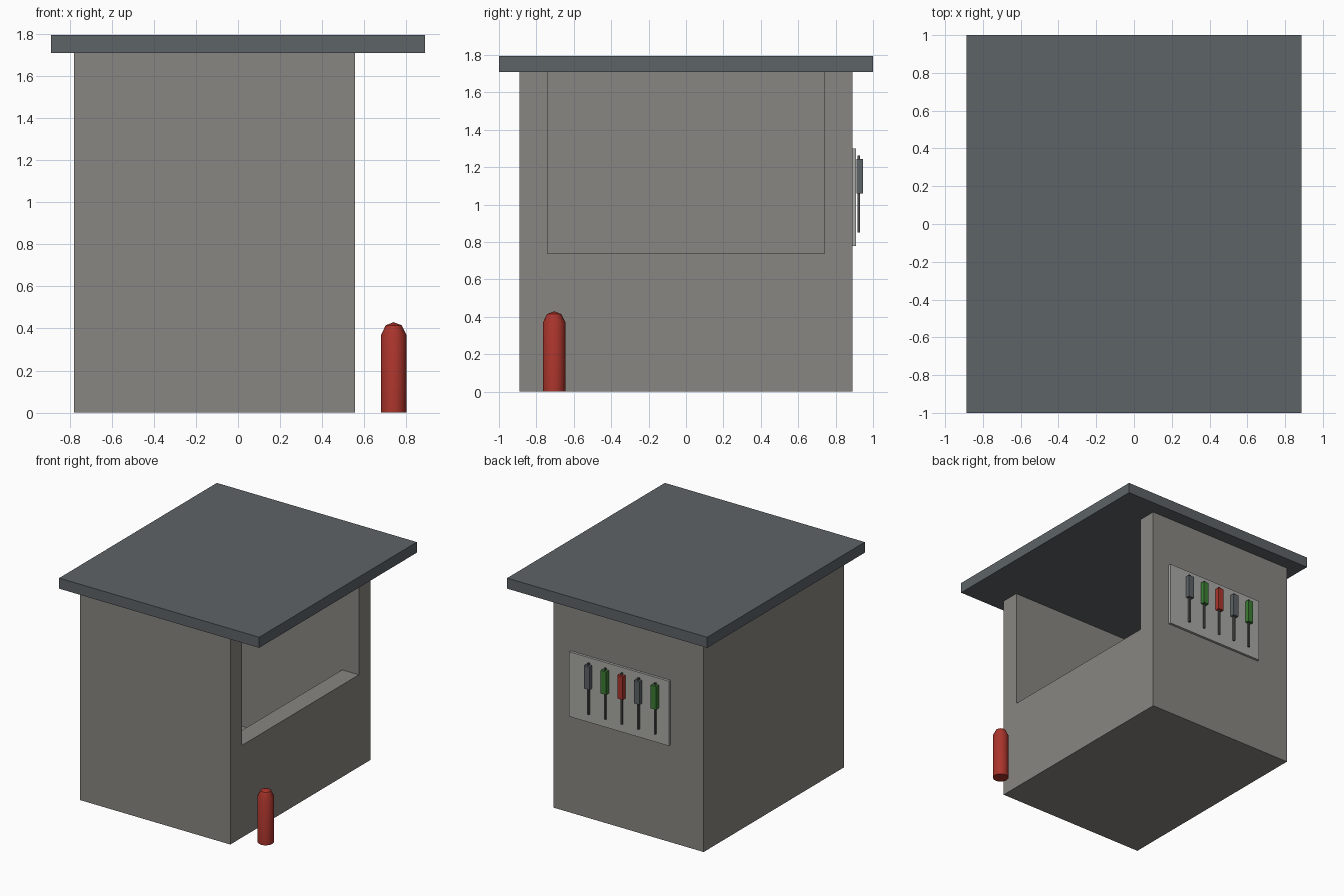
import bpy
import bmesh
from math import radians

if "Cube" in bpy.data.objects:
    bpy.data.objects.remove(bpy.data.objects["Cube"], do_unlink=True)


def material(name, r, g, b):
    mat = bpy.data.materials.new(name)
    mat.use_nodes = True
    mat.diffuse_color = (r, g, b, 1)
    bsdf = next(n for n in mat.node_tree.nodes if n.type == "BSDF_PRINCIPLED")
    bsdf.inputs["Base Color"].default_value = (r, g, b, 1)
    return mat


concrete = material("concrete grey", 0.25, 0.24, 0.22)
slate = material("slate grey", 0.11, 0.125, 0.135)
panel = material("pale grey", 0.40, 0.40, 0.38)
red = material("red", 0.40, 0.035, 0.025)
green = material("green", 0.045, 0.20, 0.035)
steel = material("dark steel", 0.08, 0.08, 0.08)


def finish(name, bm, mat):
    bmesh.ops.recalc_face_normals(bm, faces=bm.faces)
    mesh = bpy.data.meshes.new(name)
    bm.to_mesh(mesh)
    bm.free()
    obj = bpy.data.objects.new(name, mesh)
    bpy.context.collection.objects.link(obj)
    mesh.materials.append(mat)
    return obj


def prism(name, profile, y0, y1, mat):
    """Extrude an x-z outline along y."""
    bm = bmesh.new()
    face = bm.faces.new([bm.verts.new((x, y0, z)) for x, z in profile])
    new = bmesh.ops.extrude_face_region(bm, geom=[face])["geom"]
    verts = [v for v in new if isinstance(v, bmesh.types.BMVert)]
    bmesh.ops.translate(bm, verts=verts, vec=(0, y1 - y0, 0))
    return finish(name, bm, mat)


def box(name, x0, x1, y0, y1, z0, z1, mat):
    return prism(name, [(x0, z0), (x1, z0), (x1, z1), (x0, z1)], y0, y1, mat)


def activate(obj):
    bpy.ops.object.select_all(action="DESELECT")
    obj.select_set(True)
    bpy.context.view_layer.objects.active = obj


# Booth walls with a hollow room and a serving opening on the left side
walls = box("booth_walls", -0.78, 0.555, -0.89, 0.89, 0, 1.71, concrete)
cutter = prism("room_cutter",
               [(-0.632, 0.05), (0.407, 0.05), (0.407, 0.74),
                (0.8, 0.74), (0.8, 2), (-0.632, 2)], -0.74, 0.74, concrete)
cutter.hide_render = True
activate(walls)
cut = walls.modifiers.new("room", "BOOLEAN")
cut.operation = "DIFFERENCE"
cut.solver = "EXACT"
cut.object = cutter
bpy.ops.object.modifier_apply(modifier=cut.name)
bpy.data.objects.remove(cutter, do_unlink=True)

# Overhanging flat roof
box("roof", -0.888, 0.888, -1, 1, 1.71, 1.795, slate)

# Tool board on the back wall with a row of hanging tools
box("tool_board", -0.485, 0.40, 0.89, 0.91, 0.78, 1.30, panel)
for i, colour in enumerate([slate, green, red, slate, green]):
    x = 0.22 - 0.148 * i
    box(f"tool_handle_{i + 1}", x - 0.024, x + 0.024, 0.911, 0.946,
        1.06, 1.245, colour)
    box(f"tool_shaft_{i + 1}", x - 0.007, x + 0.007, 0.916, 0.93,
        0.85, 1.262, steel)

# Domed bollard: stacked rings joined to an apex
SIDES = 16
bm = bmesh.new()
rings = []
for radius, z in [(0.06, 0), (0.06, 0.37), (0.038, 0.415)]:
    ring = bmesh.ops.create_circle(bm, segments=SIDES, radius=radius)["verts"]
    bmesh.ops.translate(bm, verts=ring, vec=(0, 0, z))
    rings.append(ring)
apex = bm.verts.new((0, 0, 0.43))
bm.faces.new(rings[0])
for i in range(SIDES):
    j = (i + 1) % SIDES
    for low, high in zip(rings, rings[1:]):
        bm.faces.new((low[i], low[j], high[j], high[i]))
    bm.faces.new((rings[-1][i], rings[-1][j], apex))
bollard = finish("bollard", bm, red)
bollard.location = (0.74, -0.705, 0)
activate(bollard)
bpy.ops.object.shade_smooth_by_angle(angle=radians(30))
